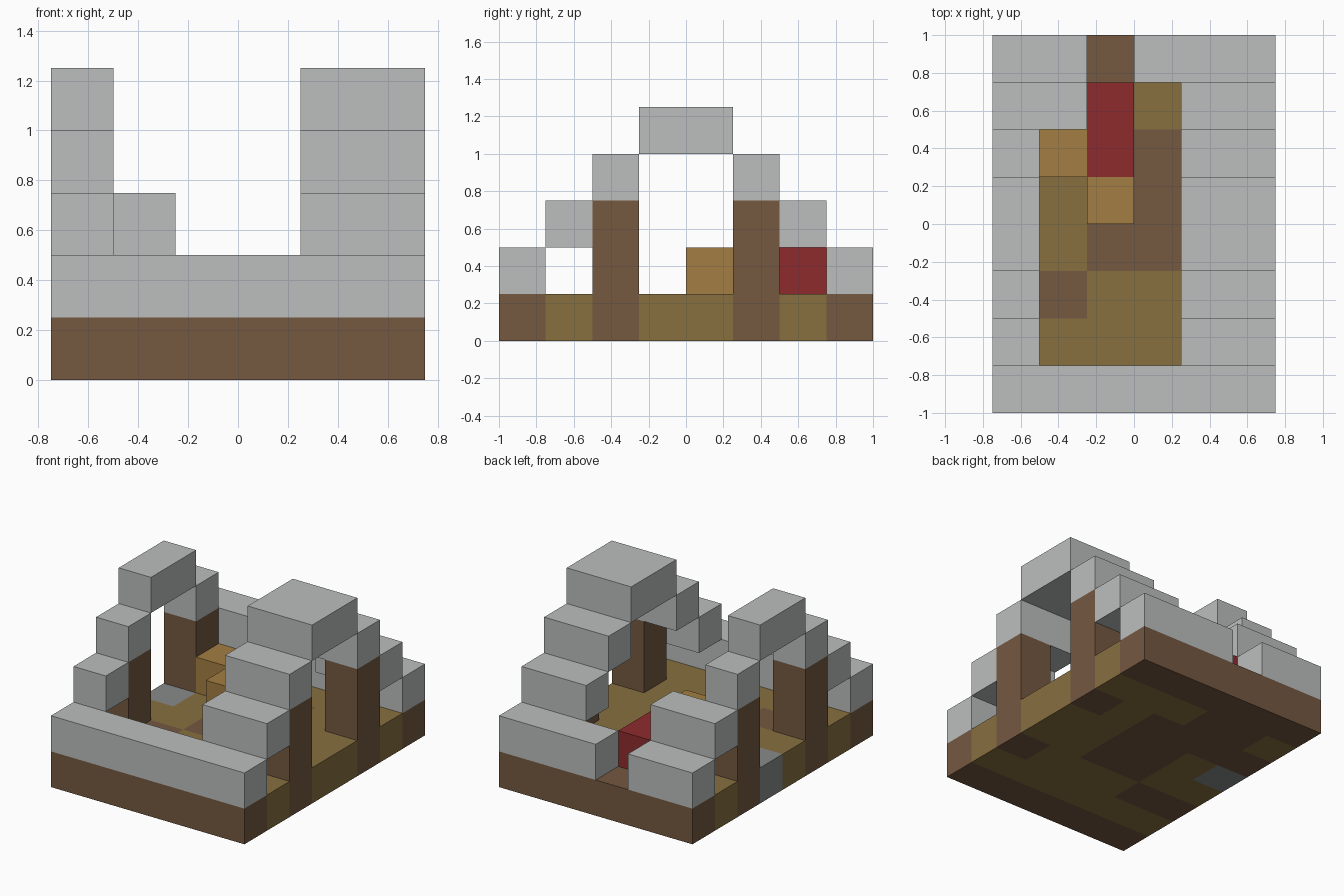
import bpy, bmesh
from mathutils import Vector

CELL = 0.25
COLS, ROWS = 6, 8

cube = bpy.data.objects.get("Cube")
if cube:
    bpy.data.objects.remove(cube, do_unlink=True)


def linear(c):
    c /= 255
    return c / 12.92 if c <= 0.04045 else ((c + 0.055) / 1.055) ** 2.4


def material(name, *rgb):
    mat = bpy.data.materials.new(name)
    colour = [linear(c) for c in rgb] + [1]
    mat.use_nodes = True
    mat.diffuse_color = colour
    bsdf = mat.node_tree.nodes["Principled BSDF"]
    bsdf.inputs["Base Color"].default_value = colour
    bsdf.inputs["Roughness"].default_value = 0.9
    return mat


stone = material("light_stone", 187, 191, 190)
cobble = material("dark_stone", 136, 138, 138)
log = material("brown_log", 117, 88, 64)
plank = material("olive_plank", 135, 112, 64)
wool = material("red_cloth", 143, 43, 45)
crate = material("orange_wood", 164, 126, 67)


def finish(name, bm, mats):
    bmesh.ops.recalc_face_normals(bm, faces=bm.faces)
    mesh = bpy.data.meshes.new(name)
    bm.to_mesh(mesh)
    bm.free()
    for m in mats:
        mesh.materials.append(m)
    obj = bpy.data.objects.new(name, mesh)
    bpy.context.collection.objects.link(obj)


def block(name, mat, x, y, z, w=1, d=1, h=1):
    """Box given by its lowest cell and its size in cells."""
    bm = bmesh.new()
    bmesh.ops.create_cube(bm, size=1)
    size = Vector((w, d, h))
    centre = Vector((x - COLS / 2, y - ROWS / 2, z)) + size / 2
    for v in bm.verts:
        v.co = (v.co * size + centre) * CELL
    finish(name, bm, [mat])


# Floor slab, coloured cell by cell (L log, P plank, C dark stone), front row first
floor_rows = ["LLLLLL", "PPPPPP", "LLPPPL", "PPLLPP",
              "CPLLPP", "LLLLPL", "PLLPPP", "LLLLLL"]
bm = bmesh.new()
bmesh.ops.create_grid(bm, x_segments=COLS, y_segments=ROWS, size=1)
for v in bm.verts:
    v.co.x *= COLS * CELL / 2
    v.co.y *= ROWS * CELL / 2
top = bmesh.ops.extrude_face_region(bm, geom=bm.faces[:], use_keep_orig=True)
for v in top["geom"]:
    if isinstance(v, bmesh.types.BMVert):
        v.co.z += CELL
bmesh.ops.recalc_face_normals(bm, faces=bm.faces)
for f in bm.faces:
    p = f.calc_center_median() - f.normal * 0.05
    i, j = int(p.x / CELL + COLS / 2), int(p.y / CELL + ROWS / 2)
    f.material_index = "LPC".index(floor_rows[j][i])
finish("floor", bm, [log, plank, cobble])

# Log posts
for side, x in (("left", 5), ("right", 0)):
    for end, y in (("front", 2), ("back", 5)):
        block(f"{side}_{end}_post", log, x, y, 1, h=2)

# Stepped roof strips on both sides, left strip wider than right
for side, x, width in (("left", 4, 2), ("right", 0, 1)):
    block(f"{side}_roof_ridge", stone, x, 3, 4, w=width, d=2)
    for z, front, back in ((3, 2, 5), (2, 1, 6)):
        block(f"{side}_front_roof_step_{z}", stone, x, front, z, w=width)
        # the low back step on the right reaches one cell further in
        extra = 1 if side == "right" and z == 2 else 0
        block(f"{side}_back_roof_step_{z}", stone, x, back, z, w=width + extra)

# Eaves at the front and back, the back one broken by a gap
block("front_eave", stone, 0, 0, 1, w=COLS)
block("back_eave_right", stone, 0, 7, 1, w=2)
block("back_eave_left", stone, 3, 7, 1, w=3)

# Furniture inside
block("bed", wool, 2, 5, 1, d=2)
block("crate_front", crate, 2, 4, 1)
block("crate_back", crate, 1, 5, 1)
